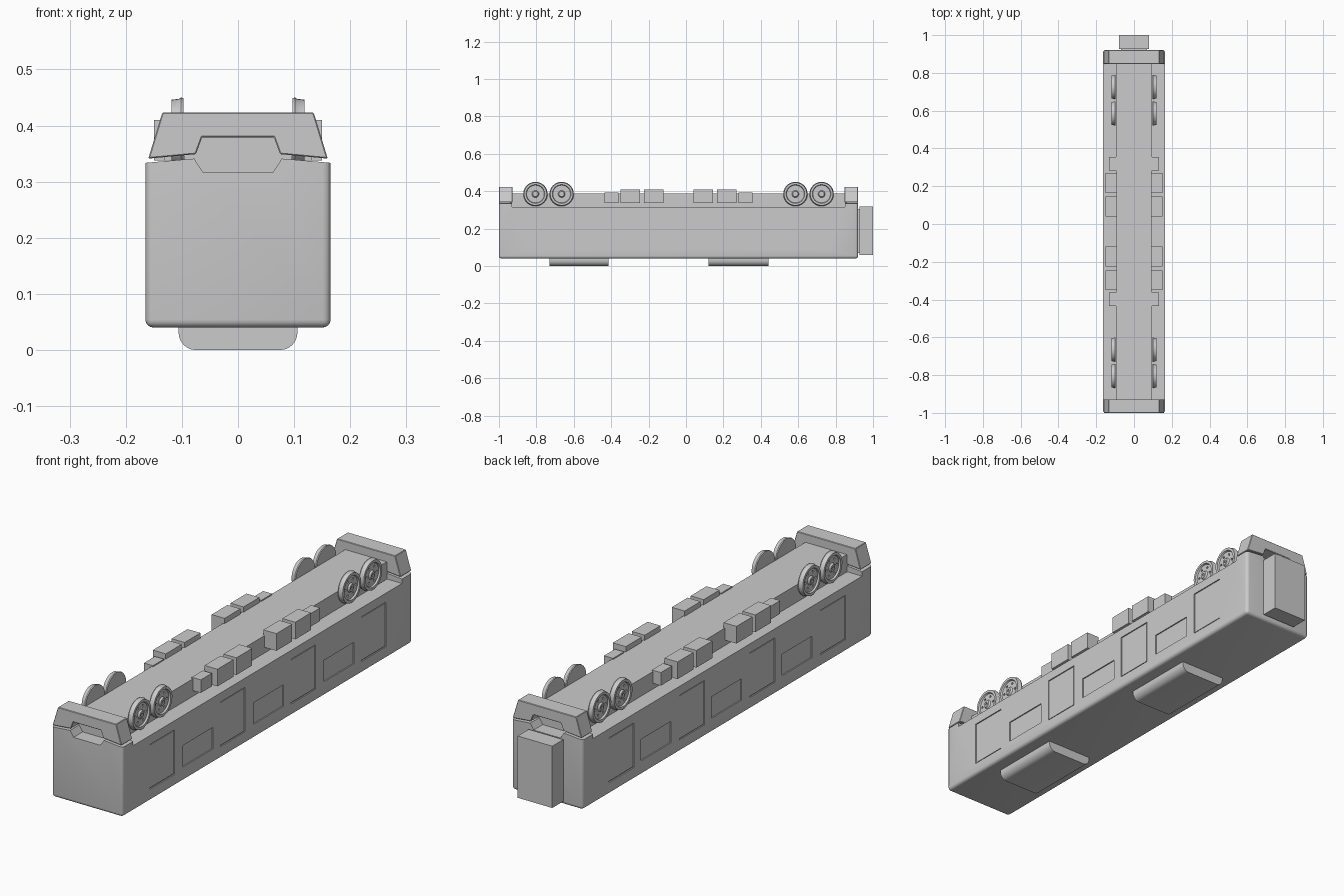
import bpy, bmesh, math
from mathutils import Matrix, Vector

if "Cube" in bpy.data.objects:
    bpy.data.objects.remove(bpy.data.objects["Cube"])


def add_object(name, bm, smooth=False):
    bmesh.ops.recalc_face_normals(bm, faces=bm.faces[:])
    me = bpy.data.meshes.new(name)
    bm.to_mesh(me)
    bm.free()
    ob = bpy.data.objects.new(name, me)
    bpy.context.collection.objects.link(ob)
    if smooth:
        shade(ob)
    return ob


def shade(ob):
    bpy.ops.object.select_all(action='DESELECT')
    ob.select_set(True)
    bpy.context.view_layer.objects.active = ob
    bpy.ops.object.shade_smooth_by_angle(angle=math.radians(35))


def put_box(bm, x0, x1, y0, y1, z0, z1):
    m = Matrix.Translation(((x0 + x1) / 2, (y0 + y1) / 2, (z0 + z1) / 2))
    m = m @ Matrix.Diagonal((x1 - x0, y1 - y0, z1 - z0, 1))
    bmesh.ops.create_cube(bm, size=1, matrix=m)


def box(name, *dims):
    bm = bmesh.new()
    put_box(bm, *dims)
    return add_object(name, bm)


def prism(name, profile, y0, y1, smooth=False):
    """Extrude an x,z outline along y."""
    bm = bmesh.new()
    face = bm.faces.new([bm.verts.new((x, y0, z)) for x, z in profile])
    new = bmesh.ops.extrude_face_region(bm, geom=[face])['geom']
    bmesh.ops.translate(bm, vec=(0, y1 - y0, 0),
                        verts=[v for v in new if isinstance(v, bmesh.types.BMVert)])
    return add_object(name, bm, smooth)


def mirrored(half):
    return half + [(-x, z) for x, z in reversed(half)]


def cut(ob, cutter):
    mod = ob.modifiers.new("cut", 'BOOLEAN')
    mod.operation, mod.solver, mod.object = 'DIFFERENCE', 'EXACT', cutter
    bpy.context.view_layer.update()
    dg = bpy.context.evaluated_depsgraph_get()
    me = bpy.data.meshes.new_from_object(ob.evaluated_get(dg))
    ob.modifiers.clear()
    ob.data = me
    bpy.data.objects.remove(cutter)


# Car body: rounded shell, with raised lips left at both ends
bm = bmesh.new()
put_box(bm, -0.165, 0.165, -1, 0.92, 0.04, 0.36)
edges = [e for e in bm.edges if not all(v.co.z > 0.3 for v in e.verts)]
bmesh.ops.bevel(bm, geom=edges, offset=0.014, segments=4, profile=0.5, affect='EDGES')
body = add_object("car_body", bm)
cut(body, box("deck_cutter", -0.2, 0.2, -0.93, 0.85, 0.315, 0.5))
lip = [(0.2, 0.5), (0.2, 0.329), (0.16, 0.334), (0.078, 0.341), (0.062, 0.316)]
cut(body, prism("lip_cutter", mirrored(lip), -1.1, 1.1))

# Door and window recesses on both sides
PITCH = 0.467
bm = bmesh.new()
for s in (-1, 1):
    xs = sorted((s * 0.160, s * 0.2))
    for i in range(4):
        y = -0.82 + i * PITCH
        put_box(bm, *xs, y, y + 0.165, 0.09, 0.277)
        if i < 3:
            put_box(bm, *xs, y + 0.22, y + 0.42, 0.10, 0.19)
cut(body, add_object("recess_cutter", bm))
shade(body)

# Door leaves set slightly inside their recesses
bm = bmesh.new()
for s in (-1, 1):
    xs = sorted((s * 0.155, s * 0.163))
    for i in range(4):
        y = -0.82 + i * PITCH
        put_box(bm, *xs, y + 0.004, y + 0.161, 0.094, 0.273)
add_object("doors", bm)

# Underframe
box("underframe", -0.096, 0.096, -0.94, 0.86, 0.31, 0.388)

# End skirts with the coupler opening
skirt = [(0.135, 0.423), (0.160, 0.341), (0.075, 0.349), (0.064, 0.379)]
for name, y0, y1 in (("front_skirt", -1, -0.928), ("rear_skirt", 0.848, 0.92)):
    ob = prism(name, mirrored(skirt), y0, y1)
    mod = ob.modifiers.new("soft_edges", 'BEVEL')
    mod.width, mod.segments = 0.002, 1

# Gangway on the rear end
box("gangway", -0.08, 0.08, 0.927, 1.0, 0.058, 0.317)
box("gangway_neck", -0.07, 0.07, 0.91, 0.94, 0.07, 0.305)

# Roof pods with rounded corners
pod = [(0.106, 0.045)]
for k in range(7):
    a = math.radians(15 * k)
    pod.append((0.076 + 0.03 * math.cos(a), 0.032 - 0.032 * math.sin(a)))
for name, y0, y1 in (("front_roof_pod", -0.73, -0.415), ("rear_roof_pod", 0.12, 0.44)):
    prism(name, mirrored(pod), y0, y1, True)

# Equipment boxes hung on both sides of the underframe
large = [(-0.35, -0.245), (-0.225, -0.12), (0.04, 0.145), (0.165, 0.27)]
small = [(-0.435, -0.362), (0.282, 0.355)]
for side, s in (("left", -1), ("right", 1)):
    bm = bmesh.new()
    for spans, xo, top in ((large, 0.15, 0.41), (small, 0.132, 0.393)):
        for y0, y1 in spans:
            put_box(bm, *sorted((s * 0.09, s * xo)), y0, y1, 0.338, top)
    add_object(side + "_equipment_boxes", bm)

# Wheel: lathed dish with hub and a ring of holes
bm = bmesh.new()
prof = [(0.0, 0), (0.0, 0.064), (0.004, 0.065), (0.008, 0.0625), (0.021, 0.061),
        (0.021, 0.050), (0.014, 0.047), (0.014, 0.019), (0.021, 0.014), (0.021, 0.006),
        (0.017, 0.006), (0.017, 0)]
vs = [bm.verts.new((x, 0, r)) for x, r in prof]
es = [bm.edges.new(p) for p in zip(vs, vs[1:])]
bmesh.ops.spin(bm, geom=vs + es, cent=(0, 0, 0), axis=(1, 0, 0),
               angle=2 * math.pi, steps=40, use_merge=True)
bmesh.ops.remove_doubles(bm, verts=bm.verts[:], dist=1e-5)
wheel = add_object("wheel", bm)
bm = bmesh.new()
for k in range(6):
    a = k * math.pi / 3
    m = Matrix.Translation((0.018, 0.034 * math.cos(a), 0.034 * math.sin(a)))
    bmesh.ops.create_cone(bm, cap_ends=True, segments=10, radius1=0.005, radius2=0.005,
                          depth=0.02, matrix=m @ Matrix.Rotation(math.pi / 2, 4, 'Y'))
cut(wheel, add_object("hole_cutter", bm))
shade(wheel)

# Four wheels on each side
for y in (-0.805, -0.665, 0.585, 0.725):
    for side, s in (("left", -1), ("right", 1)):
        w = bpy.data.objects.new(side + "_wheel", wheel.data)
        w.location = (s * 0.0975, y, 0.385)
        w.rotation_euler.z = 0 if s > 0 else math.pi
        bpy.context.collection.objects.link(w)
bpy.data.objects.remove(wheel)
